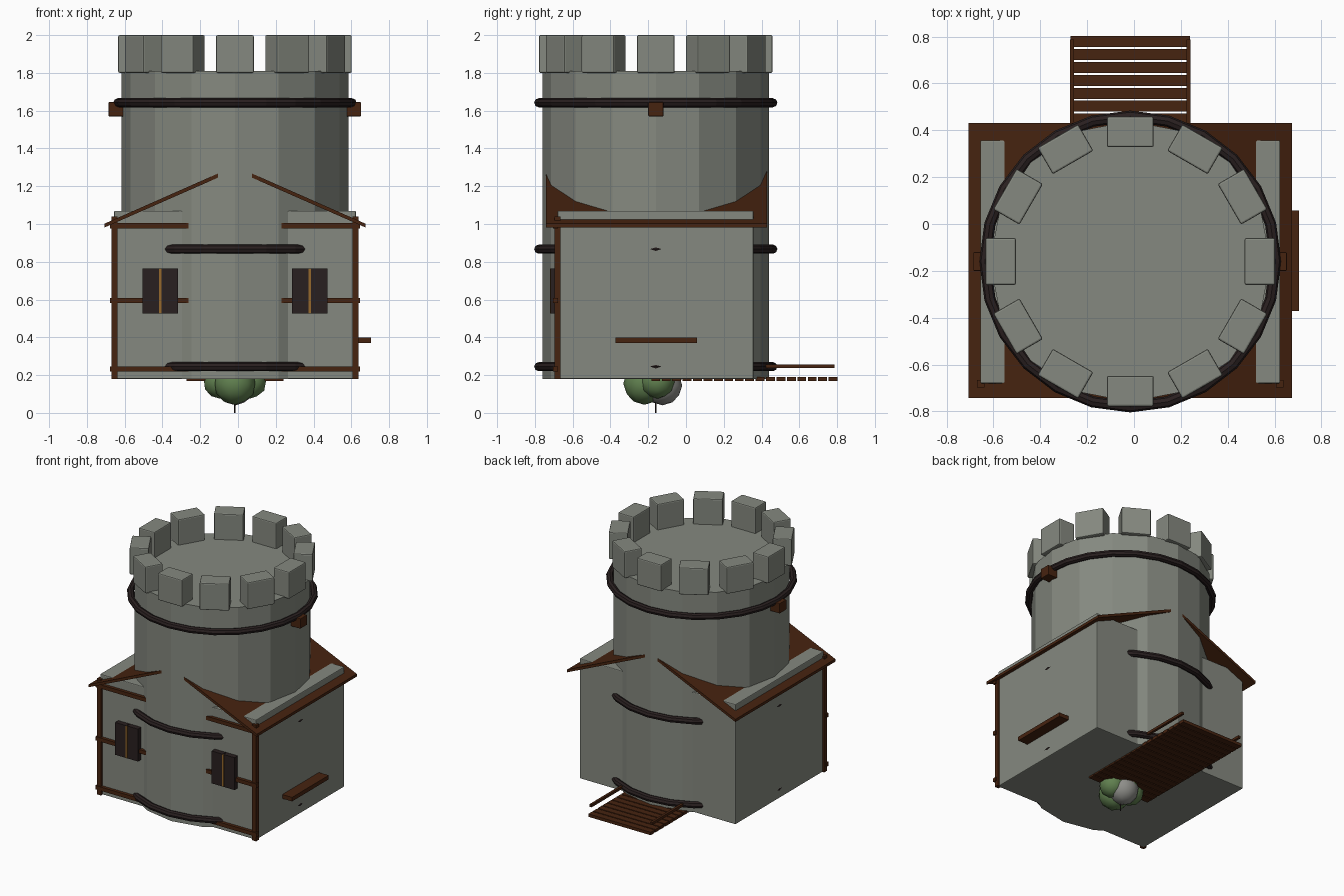
import bpy, bmesh, math
from mathutils import Vector

cube = bpy.data.objects.get("Cube")
if cube:
    bpy.data.objects.remove(cube, do_unlink=True)

CX, CY = -0.016, -0.16      # tower axis


def material(name, r, g, b):
    m = bpy.data.materials.new(name)
    m.use_nodes = True
    m.diffuse_color = (r, g, b, 1)
    m.node_tree.nodes["Principled BSDF"].inputs["Base Color"].default_value = (r, g, b, 1)
    return m


STONE = material("grey stone", 0.235, 0.25, 0.215)
WOOD = material("brown wood", 0.062, 0.017, 0.005)
IRON = material("dark iron", 0.022, 0.014, 0.014)
GOLD = material("gold trim", 0.3, 0.14, 0.025)
LEAF = material("leaf green", 0.12, 0.22, 0.08)
ROCK = material("pale rock", 0.27, 0.27, 0.25)


def finish(name, mat, bevel=0):
    ob = bpy.context.object
    ob.name = name
    ob.data.materials.append(mat)
    if bevel:
        mod = ob.modifiers.new("Bevel", "BEVEL")
        mod.width = bevel
        mod.segments = 2
    return ob


def box(name, mat, x, y, z, bevel=0):
    """Box from (min, max) ranges."""
    bpy.ops.mesh.primitive_cube_add(size=1, location=[sum(r) / 2 for r in (x, y, z)])
    ob = finish(name, mat, bevel)
    size = Vector([r[1] - r[0] for r in (x, y, z)])
    for v in ob.data.vertices:
        v.co *= size
    return ob


def cylinder(name, mat, radius, z, sides):
    bpy.ops.mesh.primitive_cylinder_add(vertices=sides, radius=radius, depth=z[1] - z[0],
                                        location=(CX, CY, sum(z) / 2))
    return finish(name, mat)


# Round tower and battlements
cylinder("tower", STONE, 0.6, (0.18, 1.81), 16)
for i in range(12):
    merlon = box(f"merlon_{i + 1}", STONE, (-0.065, 0.065), (-0.1, 0.1), (1.8, 2.0), 0.008)
    a = i * math.tau / 12
    merlon.location = (CX + 0.553 * math.cos(a), CY + 0.553 * math.sin(a), 1.9)
    merlon.rotation_euler.z = a

# Iron hoops
for name, z in (("lower_hoop", 0.245), ("middle_hoop", 0.867), ("upper_hoop", 1.642)):
    bpy.ops.mesh.primitive_torus_add(major_segments=24, minor_segments=8, major_radius=0.62,
                                     minor_radius=0.024, location=(CX, CY, z))
    finish(name, IRON)

# House block around the tower
box("house", STONE, (-0.656, 0.624), (-0.68, 0.357), (0.18, 1.07), 0.006)

# Gable roof, one sloping slab on each side
for side, label in ((-1, "right"), (1, "left")):
    bm = bmesh.new()
    profile = [(0.69, 0.982), (0.69, 1.002), (0, 1.307), (0, 1.285)]
    face = bm.faces.new([bm.verts.new((CX + side * x, -0.742, z)) for x, z in profile])
    grown = bmesh.ops.extrude_face_region(bm, geom=[face])
    verts = [g for g in grown["geom"] if isinstance(g, bmesh.types.BMVert)]
    bmesh.ops.translate(bm, vec=(0, 1.172, 0), verts=verts)
    bmesh.ops.recalc_face_normals(bm, faces=bm.faces)
    mesh = bpy.data.meshes.new(f"{label}_roof")
    bm.to_mesh(mesh)
    bm.free()
    mesh.materials.append(WOOD)
    bpy.context.collection.objects.link(bpy.data.objects.new(f"{label}_roof", mesh))

# Timber framing on the front
for side, label in ((-1, "right"), (1, "left")):
    x = CX + side * 0.637
    box(f"{label}_post", WOOD, (x - 0.016, x + 0.016), (-0.697, -0.665), (0.18, 1.04))
for name, z in (("lower_beam", 0.232), ("middle_beam", 0.595), ("upper_beam", 0.99)):
    box(name, WOOD, (-0.678, 0.646), (-0.704, -0.678), (z - 0.014, z + 0.014))

# Shuttered windows
for x, label in ((-0.412, "right"), (0.38, "left")):
    for side, half in ((-1, "outer"), (1, "inner")):
        edges = sorted((x + side * 0.003, x + side * 0.094))
        box(f"{label}_{half}_shutter", IRON, edges, (-0.718, -0.675), (0.525, 0.765))
    box(f"{label}_window_trim", GOLD, (x - 0.006, x + 0.006), (-0.721, -0.714), (0.526, 0.764))

# Cross beam through the tower and side shelf
box("cross_beam", WOOD, (-0.685, 0.652), (-0.2, -0.12), (1.57, 1.645), 0.004)
box("shelf", WOOD, (0.61, 0.704), (-0.372, 0.058), (0.37, 0.4))

# Plank bridge with rails at the back
for i in range(18):
    end = 0.802 - i * 0.0552
    box(f"plank_{i + 1}", WOOD, (-0.272, 0.24), (end - 0.047, end), (0.168, 0.19))
for x, label in ((-0.264, "right"), (0.232, "left")):
    box(f"{label}_rail", WOOD, (x - 0.009, x + 0.009), (-0.1, 0.787), (0.237, 0.256))

# Mossy boulder hanging below, with a thin spike
clumps = [("boulder", ROCK, 0.005, 0.035, 0.145, 0.105),
          ("front_moss", LEAF, 0, -0.06, 0.155, 0.112),
          ("right_moss", LEAF, -0.078, 0.01, 0.165, 0.09),
          ("left_moss", LEAF, 0.078, 0.01, 0.165, 0.09),
          ("back_moss", LEAF, 0, 0.05, 0.19, 0.09)]
for name, mat, x, y, z, r in clumps:
    bpy.ops.mesh.primitive_ico_sphere_add(subdivisions=2, radius=r, location=(CX + x, CY + y, z))
    finish(name, mat)
    bpy.ops.object.shade_smooth_by_angle(angle=math.radians(40))
cylinder("spike", IRON, 0.004, (0, 0.1), 8)
